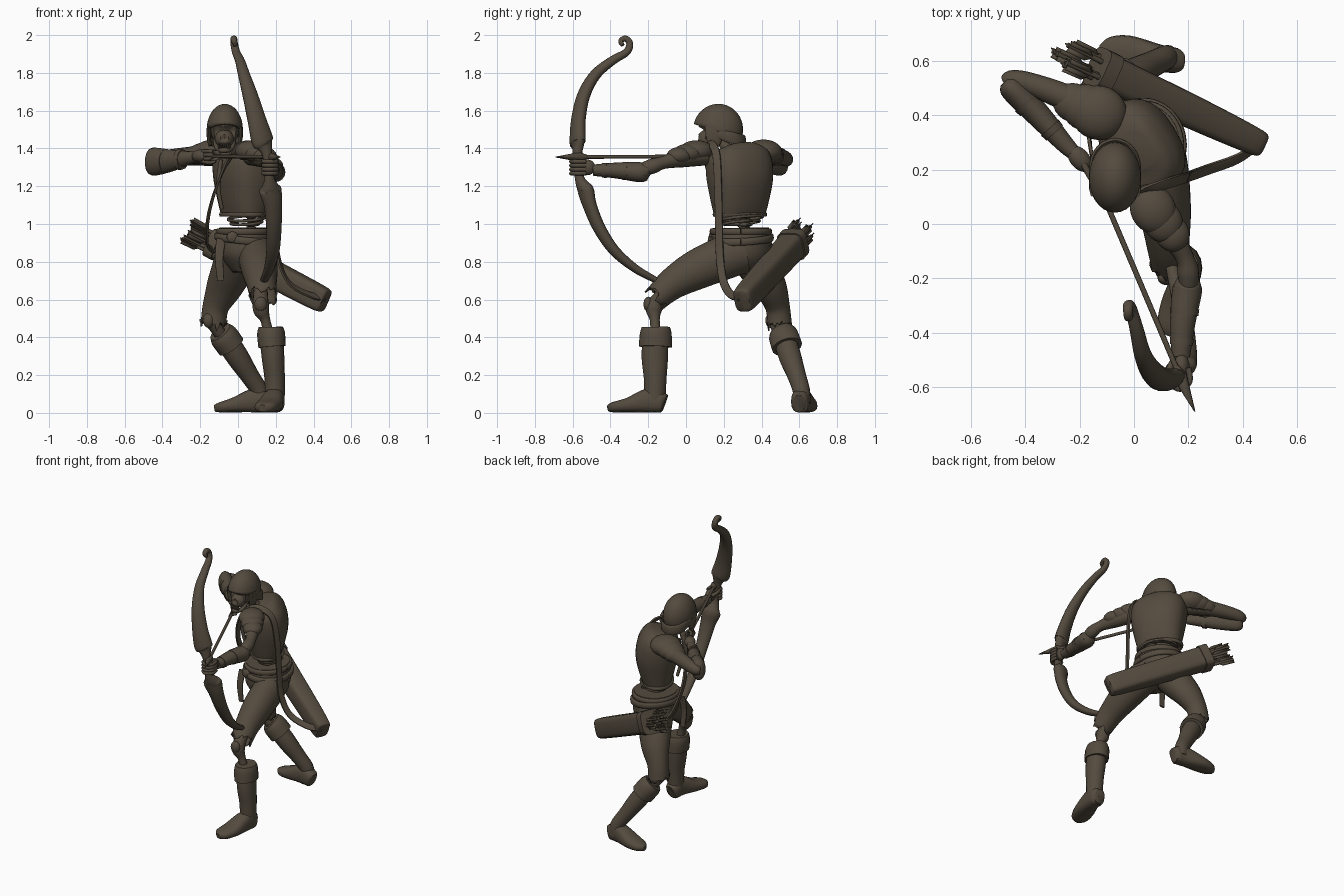
import bpy, bmesh, math, random
from mathutils import Vector, Matrix

random.seed(4)
brown = bpy.data.materials.new("dark brown")
brown.diffuse_color = (0.088, 0.070, 0.049, 1)


def finish(name, bm, angle=45, thick=0):
    bmesh.ops.recalc_face_normals(bm, faces=bm.faces)
    me = bpy.data.meshes.new(name)
    bm.to_mesh(me)
    bm.free()
    me.materials.append(brown)
    for p in me.polygons:
        p.use_smooth = True
    me.set_sharp_from_angle(angle=math.radians(angle))
    ob = bpy.data.objects.new(name, me)
    bpy.context.collection.objects.link(ob)
    if thick:
        m = ob.modifiers.new("thickness", 'SOLIDIFY')
        m.thickness = thick
    return ob


def spline(pts, k):
    """Smooth curve through points of any dimension."""
    out = []
    for i in range(len(pts) - 1):
        p0, p1, p2, p3 = pts[max(i - 1, 0)], pts[i], pts[i + 1], pts[min(i + 2, len(pts) - 1)]
        for j in range(k):
            t = j / k
            out.append([0.5 * (2 * b + (c - a) * t + (2 * a - 5 * b + 4 * c - d) * t * t
                               + (3 * b - a - 3 * c + d) * t ** 3) for a, b, c, d in zip(p0, p1, p2, p3)])
    return out + [list(pts[-1])]


def sweep(name, pts, ref=(0, 0, 1), n=16, k=6, power=2, jag=0, thick=0):
    """Tube through (x, y, z, half width, half height along ref)."""
    pts = [tuple(p) if len(p) == 5 else tuple(p) + (p[3],) for p in pts]
    s = spline(pts, k)
    pos = [Vector(q[:3]) for q in s]
    bm = bmesh.new()
    rings = []
    for i, q in enumerate(s):
        t = (pos[min(i + 1, len(s) - 1)] - pos[max(i - 1, 0)]).normalized()
        u = t.cross(Vector(ref)).normalized()
        v = u.cross(t)
        ring = []
        for j in range(n):
            a = 2 * math.pi * j / n
            c, d = math.cos(a), math.sin(a)
            c = math.copysign(abs(c) ** (2 / power), c)
            d = math.copysign(abs(d) ** (2 / power), d)
            p = pos[i] + u * c * max(q[3], .002) + v * d * max(q[4], .002)
            if jag and i == len(s) - 1:
                p += t * random.uniform(-jag, jag)
            ring.append(bm.verts.new(p))
        rings.append(ring)
    for r0, r1 in zip(rings, rings[1:]):
        for j in range(n):
            bm.faces.new((r0[j], r0[(j + 1) % n], r1[(j + 1) % n], r1[j]))
    if not jag:
        bm.faces.new(rings[-1])
    bm.faces.new(rings[0])
    return finish(name, bm, 50, thick)


def ball(name, loc, size, rot=(0, 0, 0), cut=None, dents=(), thick=0):
    bm = bmesh.new()
    bmesh.ops.create_uvsphere(bm, u_segments=28, v_segments=18, radius=1)
    m = Matrix.Translation(loc)
    for ax, r in zip("XYZ", rot):
        m = m @ Matrix.Rotation(math.radians(r), 4, ax)
    bm.transform(m @ Matrix.Diagonal((*size, 1)))
    for centre, radius, depth in dents:
        for v in bm.verts:
            f = 1 - ((v.co - Vector(centre)).length / radius) ** 2
            if f > 0:
                v.co.y += depth * f
    if cut:
        bmesh.ops.bisect_plane(bm, geom=bm.verts[:] + bm.edges[:] + bm.faces[:], plane_co=cut[0],
                               plane_no=cut[1], clear_inner=True)
    return finish(name, bm, 50, thick)


def hoop(name, c, rx, ry, w, h, rot=0, tilt=(0, 0)):
    """Closed elliptical band around the z axis."""
    r, pts = math.radians(rot), []
    for i in range(25):
        a = i * math.pi / 12
        x, y = rx * math.cos(a), ry * math.sin(a)
        X, Y = x * math.cos(r) - y * math.sin(r), x * math.sin(r) + y * math.cos(r)
        pts.append((c[0] + X, c[1] + Y, c[2] + X * tilt[0] + Y * tilt[1], w, h))
    return sweep(name, pts, n=10, k=2, power=3)


FWD = (-.85, -.53, 0)

# Head: skull, jaw, teeth, helmet
ball("skull", (-.07, .155, 1.5), (.075, .09, .09),
     dents=[((-.1, .075, 1.49), .04, .04), ((-.04, .075, 1.49), .04, .04)])
ball("face", (-.072, .115, 1.45), (.05, .055, .05), dents=[((-.072, .06, 1.455), .018, .02)])
sweep("jaw", [(-.12, .15, 1.46, .012), (-.112, .1, 1.405, .013), (-.072, .068, 1.39, .015),
              (-.032, .1, 1.405, .013), (-.024, .15, 1.46, .012)], n=10)
for i in range(6):
    ball("tooth", (-.1 + .011 * i, .068, 1.412), (.005, .008, .016))
ball("helmet", (-.07, .17, 1.5), (.096, .132, .136), rot=(-8, 0, 0),
     cut=((-.07, .04, 1.53), (0, .32, .95)), thick=.014)
sweep("helmet_back_rim", [(-.158, .13, 1.49, .008, .02), (-.155, .23, 1.46, .008, .03), (-.125, .285, 1.442, .009, .034),
                          (-.07, .308, 1.436, .01, .036), (-.015, .285, 1.442, .009, .034), (.015, .23, 1.46, .008, .03),
                          (.018, .13, 1.49, .008, .02)])
for x in (-.155, .015):
    sweep("cheek_guard", [(x, .15, 1.52, .05, .01), (x, .15, 1.46, .045, .01), (x * .9 - .007, .145, 1.415, .03, .01)],
          ref=(1, 0, 0))
sweep("neck", [(-.06, .18, 1.46, .03), (-.03, .21, 1.41, .03), (0, .24, 1.36, .035)], ref=(0, 1, 0))

# Torso: cuirass, ribs, spine
sweep("cuirass", [(.022, .285, 1.04, .14, .09), (.028, .285, 1.12, .157, .115), (.03, .285, 1.24, .178, .137),
                  (.02, .28, 1.34, .178, .128), (.015, .275, 1.39, .145, .1), (.01, .27, 1.415, .07, .06)],
      ref=FWD, n=28, power=2.5)
hoop("cuirass_hem", (.022, .285, 1.05), .095, .146, .01, .012, 32)
for i, z in enumerate((1.03, 1.008)):
    hoop("rib", (.045, .295, z), .085 - .012 * i, .12 - .02 * i, .008, .008, 32, (.1, .12))
for i in range(6):
    ball("vertebra", (.07, .315, .93 + .022 * i), (.034, .034, .013))
    ball("vertebra_spur", (.095, .335, .93 + .022 * i), (.022, .018, .007), (0, 0, 32))
sweep("breast_ridge", [(-.085, .22, 1.08, .01), (-.105, .2, 1.2, .012), (-.09, .205, 1.34, .01)], ref=FWD)

# Waist: trousers, belts, hanging cloth
sweep("trouser_waist", [(.035, .29, .98, .135, .15), (.035, .29, .9, .145, .16), (.035, .285, .82, .13, .15),
                        (.03, .28, .74, .06, .09)], ref=(0, 1, 0), n=24)
hoop("upper_belt", (.035, .29, .96), .138, .153, .012, .017)
hoop("lower_belt", (.035, .29, .92), .147, .162, .013, .02, 0, (-.1, .05))
ball("belt_buckle", (-.03, .135, .93), (.03, .015, .03))
sweep("hanging_cloth", [(-.09, .18, .92, .025, .008), (-.1, .165, .82, .022, .006), (-.092, .17, .7, .018, .005)],
      ref=(0, 1, 0), power=4)

# Legs: ragged trousers over bone
sweep("left_trouser", [(.08, .3, .85, .1, .11), (.1, .2, .82, .1, .115), (.115, .05, .755, .095, .105),
                       (.125, -.07, .685, .08, .085), (.135, -.155, .61, .07, .068)], n=30, jag=.03, thick=.008)
sweep("right_trouser", [(.01, .33, .87, .12, .13), (-.03, .39, .76, .11, .105), (-.075, .45, .66, .095, .085),
                        (-.118, .485, .56, .07, .065), (-.13, .495, .47, .068, .066)],
      ref=(0, 1, 0), n=30, jag=.03, thick=.008)
for name, pts in (("left_shin", [(.12, -.08, .67, .035), (.12, -.16, .58, .042), (.125, -.17, .54, .042),
                                 (.145, -.165, .49, .026), (.165, -.16, .4, .03)]),
                  ("right_shin", [(-.12, .48, .58, .035), (-.135, .475, .5, .045), (-.115, .485, .45, .035),
                                  (-.06, .52, .37, .03)])):
    sweep(name, pts, ref=(0, 1, 0))
ball("left_kneecap", (.12, -.2, .575), (.033, .025, .04))
ball("right_kneecap", (-.155, .45, .49), (.03, .03, .04))

# Boots: shaft, turned-down cuff, foot
sweep("left_boot", [(.175, -.16, .44, .066), (.185, -.165, .3, .06, .07), (.194, -.163, .18, .054, .06),
                    (.195, -.165, .05, .052, .055)], ref=(0, 1, 0))
sweep("left_cuff", [(.174, -.16, .455, .064, .074), (.175, -.16, .42, .074, .084), (.18, -.162, .35, .072, .088)],
      ref=(0, 1, 0), k=3)
sweep("left_foot", [(.198, -.112, .05, .03, .045), (.196, -.13, .055, .05, .055), (.19, -.2, .065, .054, .064),
                    (.165, -.3, .042, .066, .04), (.14, -.38, .03, .055, .028), (.13, -.41, .024, .02, .018)], power=2.6)
sweep("right_boot", [(-.08, .515, .415, .06), (-.005, .55, .3, .06), (.06, .585, .2, .05), (.11, .61, .12, .046),
                     (.122, .615, .05, .045)], ref=(0, 1, 0))
sweep("right_cuff", [(-.095, .505, .43, .064, .068), (-.075, .517, .405, .076, .08), (-.035, .535, .35, .076, .082)],
      ref=(0, 1, 0), k=3)
sweep("right_foot", [(.172, .6, .05, .03, .045), (.155, .602, .055, .046, .055), (.09, .612, .066, .05, .064),
                     (-.02, .632, .042, .062, .04), (-.09, .64, .03, .05, .028), (-.125, .642, .024, .02, .018)], power=2.6)

# Arms: upper arms, forearms, bracers
sweep("left_upper_arm", [(.07, .1, 1.36, .05), (.13, -.02, 1.35, .05), (.185, -.12, 1.325, .034), (.2, -.18, 1.305, .04),
                         (.2, -.25, 1.285, .03)])
sweep("left_bracer", [(.2, -.2, 1.29, .04, .03), (.198, -.225, 1.28, .05, .05), (.195, -.25, 1.275, .055, .053),
                      (.18, -.36, 1.283, .047, .043), (.172, -.49, 1.285, .034, .03)])
sweep("right_upper_arm", [(-.1, .38, 1.36, .055), (-.24, .46, 1.36, .05), (-.38, .515, 1.35, .042),
                          (-.45, .53, 1.34, .037), (-.475, .52, 1.335, .025)])
sweep("right_bracer", [(-.475, .525, 1.33, .025, .05), (-.45, .5, 1.33, .046, .074), (-.36, .41, 1.335, .046, .06),
                       (-.26, .3, 1.35, .034, .036), (-.225, .265, 1.355, .028, .03)])
for x, y, z, w in ((.187, -.31, 1.281, .054), (.177, -.42, 1.284, .044)):
    sweep("left_bracer_band", [(x, y, z, w, w * .9), (x - .002, y - .025, z, w - .002, w * .88)], k=1)
for x, y, z, w in ((-.4, .45, 1.333, .052), (-.31, .355, 1.342, .044)):
    sweep("right_bracer_band", [(x, y, z, w, w * 1.3), (x + .018, y - .02, z, w - .003, w * 1.2)], k=1)

# Shoulder plates, overlapping down each arm
for i in range(3):
    ball("left_pauldron", (.07 + .035 * i, .055 - .045 * i, 1.385 - .012 * i),
         (.083 - .01 * i, .095 - .013 * i, .058 - .006 * i), (0, 0, 28), cut=((0, 0, 1.34 - .012 * i), (0, 0, 1)), thick=.008)
    ball("right_pauldron", (-.13 - .045 * i, .41 + .018 * i, 1.38 - .01 * i),
         (.105 - .012 * i, .1 - .014 * i, .067 - .006 * i), (0, 0, -22), cut=((0, 0, 1.32), (0, 0, 1)), thick=.008)

# Hands
ball("left_palm", (.175, -.525, 1.3), (.03, .045, .042))
for i in range(4):
    z = 1.268 + .021 * i
    sweep("left_finger", [(.2, -.53, z, .011), (.205, -.58, z, .011), (.17, -.608, z, .011), (.135, -.585, z, .011),
                          (.14, -.555, z, .009)], n=8, k=4)
sweep("left_thumb", [(.15, -.5, 1.31, .014), (.13, -.54, 1.325, .012), (.14, -.585, 1.33, .009)], n=8)
ball("right_palm", (-.2, .24, 1.36), (.036, .055, .034), (0, 0, 40))
for i in range(4):
    sweep("right_finger", [(-.185, .22, 1.33 + .018 * i, .012), (-.155, .165, 1.325 + .02 * i, .011),
                           (-.125, .15, 1.33 + .018 * i, .01), (-.13, .18, 1.335 + .017 * i, .009)], n=8, k=4)

# Recurve bow, canted toward the top
sweep("bow", [(-.012, -.335, 1.945, .01, .012), (-.02, -.345, 1.968, .014, .016), (-.022, -.32, 1.982, .016, .018),
              (-.02, -.298, 1.955, .018, .02), (-.01, -.315, 1.91, .02, .022), (.01, -.39, 1.865, .024, .026),
              (.032, -.48, 1.79, .029, .032), (.065, -.542, 1.68, .033, .042), (.1, -.57, 1.55, .036, .052),
              (.13, -.574, 1.44, .038, .062), (.14, -.573, 1.415, .03, .045), (.155, -.574, 1.36, .024, .026),
              (.165, -.565, 1.25, .024, .026), (.17, -.545, 1.2, .035, .045), (.172, -.53, 1.175, .04, .062),
              (.185, -.51, 1.1, .035, .05), (.19, -.46, .98, .032, .042), (.185, -.38, .86, .028, .036),
              (.165, -.27, .765, .022, .028), (.14, -.165, .705, .017, .022), (.135, -.135, .68, .014, .016),
              (.135, -.15, .66, .01, .012)], ref=(.92, .38, 0), k=5)


# Nocked arrow
def arrow(name, a, b, head, fin=.032):
    a, b = Vector(a), Vector(b)
    d = (b - a).normalized()
    sweep(name + "_shaft", [(*a, .01), (*b, .01)], n=8, k=1)
    if head:
        sweep(name + "_head", [(*(b - d * .01), .012), (*(b + d * .03), .026), (*(b + d * .17), .001)], n=8, k=1)
    for i in range(3):
        side = (Matrix.Rotation(i * 2.094, 3, d) @ d.orthogonal()).normalized()
        bm = bmesh.new()
        vs = [bm.verts.new(a + d * s + side * r) for s, r in ((.01, 0), (0, fin), (.085, fin), (.12, 0))]
        bm.faces.new(vs)
        finish(name + "_feather", bm, thick=.005)


arrow("nocked_arrow", (-.135, .155, 1.358), (.158, -.535, 1.355), True)

# Quiver on the lower back, with spare arrows
A, B = Vector((.448, .303, .598)), Vector((-.13, .575, .9))
D = (B - A).normalized()


def on_quiver(*rows):
    return [(*(A.lerp(B, t)), w, h) for t, w, h in rows]


sweep("quiver", on_quiver((-.02, .036, .05), (.01, .05, .066), (.3, .06, .07), (.7, .066, .072), (1, .07, .074)),
      n=20, k=4, power=4)
sweep("quiver_mouth_band", on_quiver((.93, .076, .08), (1.01, .076, .08)), n=20, k=1, power=4)
U = D.cross(Vector((0, 0, 1))).normalized()
V = U.cross(D)
for i in range(7):
    off = U * random.uniform(-.045, .045) + V * (-.05 + .0165 * i)
    arrow("spare_arrow", B + off * 1.15 + D * random.uniform(.12, .19), B + off - D * .1, False, .026)

# Quiver strap over the left shoulder
sweep("quiver_strap", [(-.13, .52, .86, .022, .007), (-.165, .4, .9, .022, .007), (-.155, .25, 1.05, .022, .007),
                       (-.105, .15, 1.22, .022, .007), (-.03, .11, 1.37, .022, .007), (.06, .13, 1.425, .022, .007),
                       (.155, .16, 1.37, .022, .007), (.19, .17, 1.2, .022, .007), (.2, .175, 1.0, .022, .007),
                       (.215, .18, .82, .022, .007), (.27, .2, .69, .022, .007), (.38, .24, .625, .022, .007),
                       (.455, .29, .61, .022, .007)], ref=(.8, -.3, .5), n=10, power=4)
